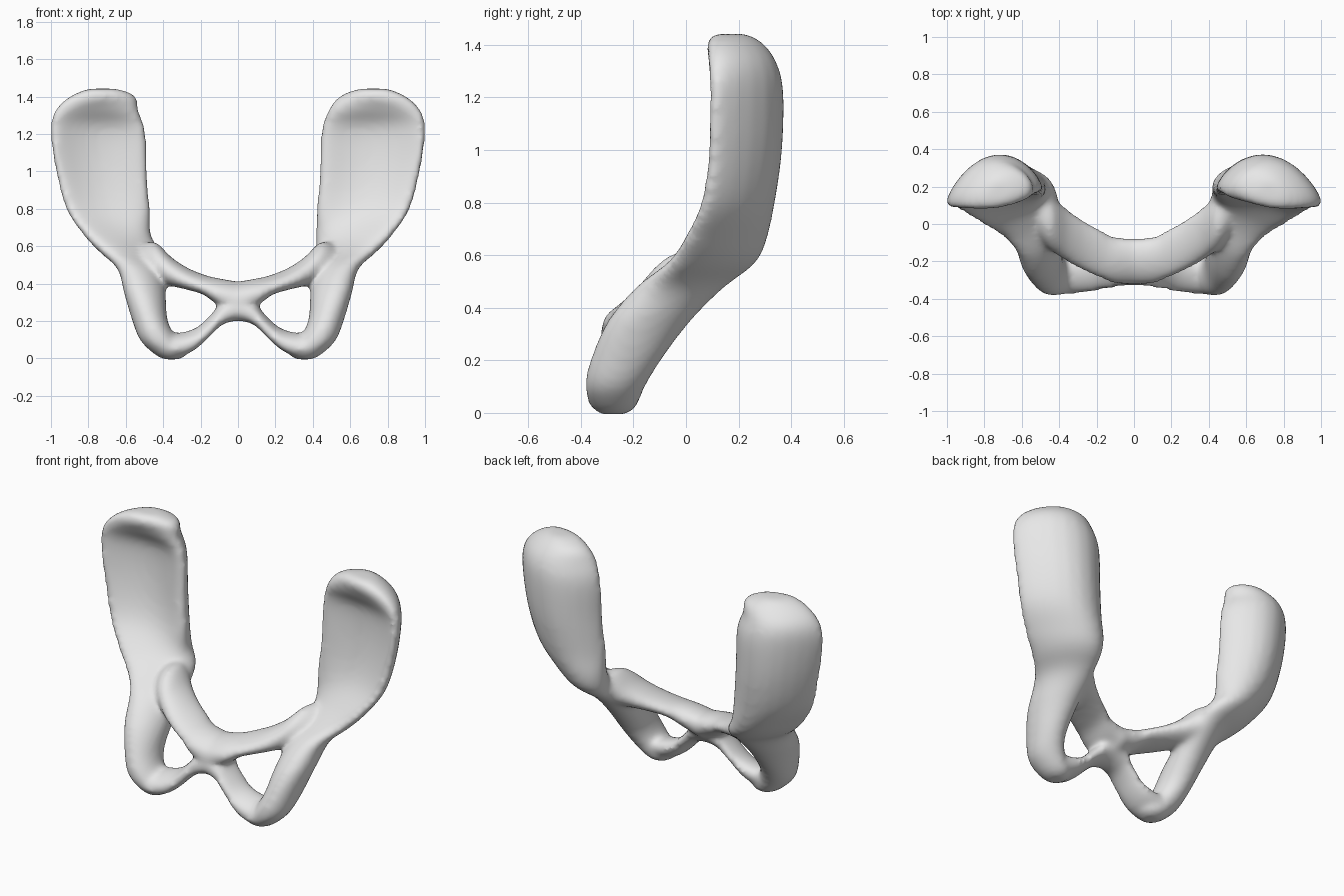
import bpy, bmesh
from math import sin, cos, tau

cube = bpy.data.objects.get("Cube")
if cube:
    bpy.data.objects.remove(cube)

SIDES = 24
STEPS = 4
bone = bpy.data.materials.new("light grey bone")
bone.diffuse_color = (0.8, 0.8, 0.8, 1)
bone.use_nodes = True
bone.node_tree.nodes["Principled BSDF"].inputs["Base Color"].default_value = (0.8, 0.8, 0.8, 1)

# Wing and seat bone: height, inner x, outer x, centre y, half depth, dish bend, tilt
WING = [
    (1.437, .65, .80, .17, .06, .02, -.01),
    (1.40, .55, .89, .19, .10, .03, -.03),
    (1.33, .49, .97, .23, .11, .08, -.03),
    (1.22, .45, 1.0, .27, .095, .12, -.04),
    (1.00, .44, .97, .265, .095, .12, -.04),
    (.80, .425, .915, .23, .10, .10, -.05),
    (.66, .42, .82, .17, .12, .06, -.08),
    (.57, .42, .735, .10, .14, .02, -.08),
    (.48, .40, .64, -.02, .15, 0, -.06),
    (.35, .39, .605, -.14, .15, 0, -.03),
    (.20, .38, .56, -.23, .13, 0, 0),
    (.10, .33, .52, -.27, .11, 0, 0),
    (.03, .28, .45, -.275, .085, 0, 0),
    (.00, .31, .40, -.275, .05, 0, 0),
]
# Arches: x, centre y, centre z, half depth, half height
UPPER_ARCH = [
    (-.02, -.20, .325, .12, .075), (.10, -.195, .355, .12, .065),
    (.18, -.16, .393, .125, .045), (.27, -.115, .425, .13, .05),
    (.36, -.06, .465, .135, .07), (.45, .01, .52, .14, .10),
    (.53, .05, .52, .10, .07),
]
LOWER_ARCH = [
    (-.02, -.23, .285, .09, .075), (.07, -.24, .255, .09, .06),
    (.13, -.255, .195, .09, .045), (.20, -.265, .125, .09, .045),
    (.27, -.27, .085, .095, .052), (.36, -.275, .07, .095, .055),
    (.42, -.275, .08, .075, .05),
]
ANGLES = [tau * i / SIDES for i in range(SIDES)]


def resample(rows):
    """Smooth curve through every row of section values."""
    out = []
    for i in range(len(rows) - 1):
        quad = zip(rows[max(i - 1, 0)], rows[i], rows[i + 1], rows[min(i + 2, len(rows) - 1)])
        quad = list(quad)
        for s in range(STEPS):
            t = s / STEPS
            out.append([b + t / 2 * (c - a + t * (2 * a - 5 * b + 4 * c - d
                                                  + t * (3 * b - a - 3 * c + d)))
                        for a, b, c, d in quad])
    return out + [list(rows[-1])]


def wing_ring(z, inner, outer, cy, depth, bend, tilt):
    mid, half = (inner + outer) / 2, (outer - inner) / 2
    return [(mid + half * cos(t),
             cy + depth * sin(t) - bend * cos(t) ** 2 + tilt * cos(t), z) for t in ANGLES]


def arch_ring(x, cy, cz, depth, height):
    return [(x, cy + depth * cos(t), cz + height * sin(t) + .02 * cos(t)) for t in ANGLES]


def loft(bm, make_ring, rows, side):
    loops = [[bm.verts.new((side * x, y, z)) for x, y, z in make_ring(*row)]
             for row in resample(rows)]
    for a, b in zip(loops, loops[1:]):
        for i in range(SIDES):
            j = (i + 1) % SIDES
            bm.faces.new((a[i], a[j], b[j], b[i]))
    bm.faces.new(loops[0])
    bm.faces.new(loops[-1])


# Both halves; the right wing is slightly narrower on its inner edge
bm = bmesh.new()
for side in (1, -1):
    trim = .05 if side < 0 else 0
    wing = [(r[0], r[1] + (trim if .6 < r[0] < 1.35 else 0), *r[2:]) for r in WING]
    loft(bm, wing_ring, wing, side)
    loft(bm, arch_ring, UPPER_ARCH, side)
    loft(bm, arch_ring, LOWER_ARCH, side)
bmesh.ops.recalc_face_normals(bm, faces=bm.faces)
mesh = bpy.data.meshes.new("hip_bone")
bm.to_mesh(mesh)
bm.free()
mesh.materials.append(bone)
hip = bpy.data.objects.new("hip_bone", mesh)
bpy.context.collection.objects.link(hip)

# Fuse the parts into one soft surface
fuse = hip.modifiers.new("fuse", "REMESH")
fuse.mode = 'VOXEL'
fuse.voxel_size = .016
fuse.use_smooth_shade = True
soften = hip.modifiers.new("soften", "SMOOTH")
soften.factor = .5
soften.iterations = 12
swell = hip.modifiers.new("swell", "DISPLACE")
swell.strength = .005
swell.mid_level = 0
